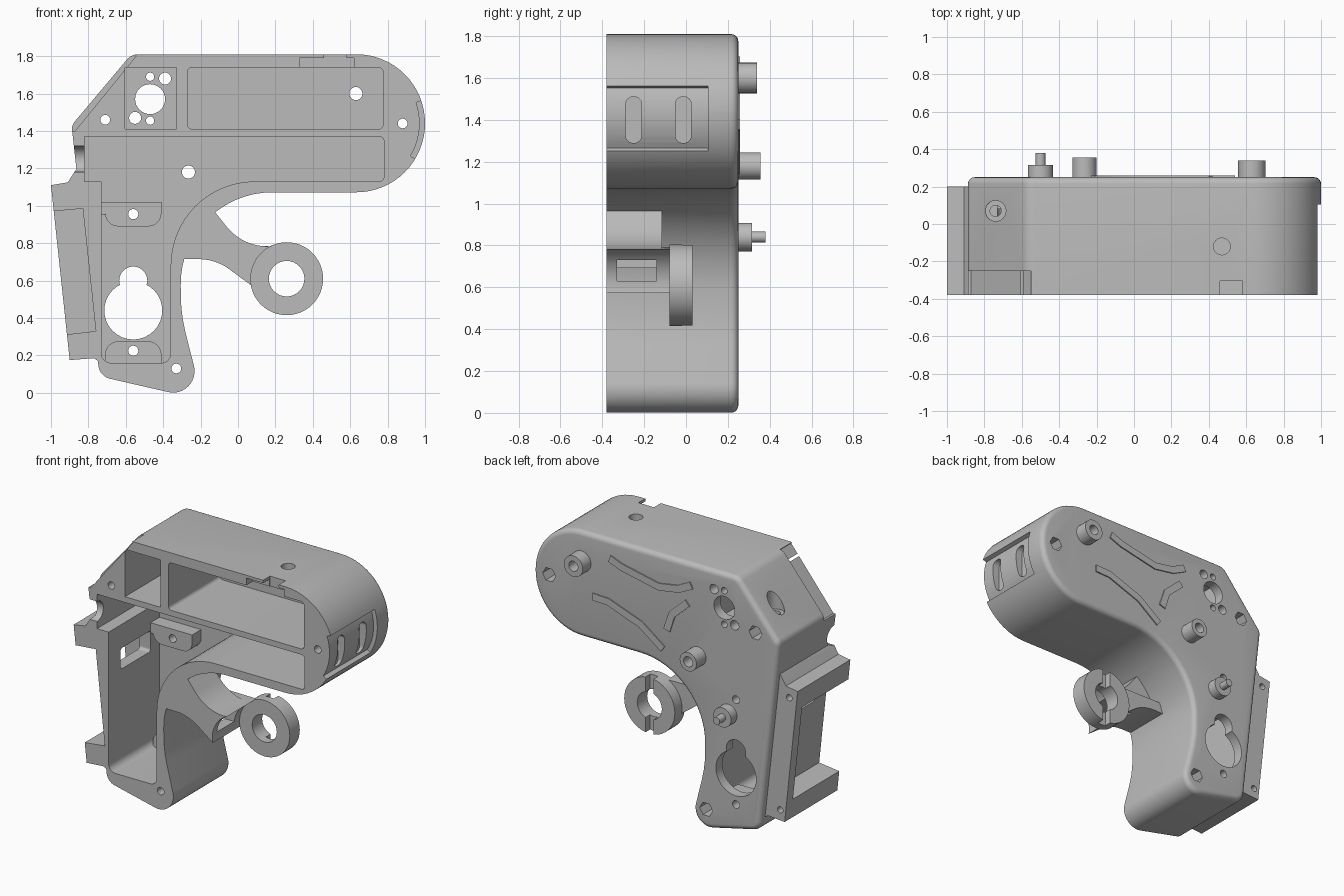
import bpy, bmesh, math
from mathutils import Vector

cube = bpy.data.objects.get("Cube")
if cube:
    bpy.data.objects.remove(cube)

grey = bpy.data.materials.new("plain grey")
grey.use_nodes = True
grey.diffuse_color = (0.5, 0.5, 0.5, 1)
grey.node_tree.nodes["Principled BSDF"].inputs["Base Color"].default_value = (0.5, 0.5, 0.5, 1)

FRONT, FLOOR, BACK = -0.38, 0.18, 0.25


def rounded(corners):
    """Outline from (u, v, radius) corners, each one filleted."""
    out = []
    n = len(corners)
    for i, (u, v, r) in enumerate(corners):
        p = Vector((u, v))
        if r == 0:
            out.append(p)
            continue
        d1 = (Vector(corners[i - 1][:2]) - p).normalized()
        d2 = (Vector(corners[(i + 1) % n][:2]) - p).normalized()
        half = d1.angle(d2) / 2
        centre = p + (d1 + d2).normalized() * (r / math.sin(half))
        a = p + d1 * (r / math.tan(half)) - centre
        sweep = a.angle_signed(p + d2 * (r / math.tan(half)) - centre)
        steps = max(3, round(abs(sweep) / 0.1))
        start = math.atan2(a.y, a.x)
        for k in range(steps + 1):
            t = start - sweep * k / steps
            out.append(centre + Vector((math.cos(t), math.sin(t))) * r)
    return out


def box(u0, u1, v0, v1, r=0):
    return rounded([(u0, v0, r), (u1, v0, r), (u1, v1, r), (u0, v1, r)])


def circle(u, v, r, n=32):
    return [(u + r * math.cos(math.tau * k / n), v + r * math.sin(math.tau * k / n)) for k in range(n)]


def prism(name, pts, a, b, axis="Y", bevel=0):
    """Extrude an outline from a to b; bevel rounds the edge at b."""
    place = {"X": lambda u, v, t: (t, u, v), "Y": lambda u, v, t: (u, t, v),
             "Z": lambda u, v, t: (u, v, t)}[axis]
    bm = bmesh.new()
    ends = [[bm.verts.new(place(u, v, t)) for u, v in pts] for t in (a, b)]
    bm.faces.new(ends[0])
    cap = bm.faces.new(ends[1])
    n = len(pts)
    for i in range(n):
        j = (i + 1) % n
        bm.faces.new((ends[0][i], ends[0][j], ends[1][j], ends[1][i]))
    bmesh.ops.recalc_face_normals(bm, faces=bm.faces[:])
    if bevel:
        bmesh.ops.bevel(bm, geom=list(cap.edges), offset=bevel, segments=5, profile=0.5,
                        affect="EDGES", clamp_overlap=False)
    mesh = bpy.data.meshes.new(name)
    bm.to_mesh(mesh)
    bm.free()
    mesh.materials.append(grey)
    obj = bpy.data.objects.new(name, mesh)
    bpy.context.collection.objects.link(obj)
    return obj


def combine(target, tool, operation):
    tool.hide_render = True
    mod = target.modifiers.new("combine", "BOOLEAN")
    mod.operation, mod.solver, mod.object = operation, "EXACT", tool
    bpy.context.view_layer.objects.active = target
    bpy.ops.object.modifier_apply(modifier=mod.name)
    bpy.data.objects.remove(tool)


def add(target, *args, **kw):
    combine(target, prism("joined_part", *args, **kw), "UNION")


def cut(target, *args, **kw):
    combine(target, prism("cutter", *args, **kw), "DIFFERENCE")


# Main shell with rounded back edge
housing = prism("housing", rounded([
    (-0.89, 1.43, 0.06), (-0.57, 1.81, 0.08), (1.0, 1.81, 0.368), (1.0, 1.072, 0.368),
    (-0.31, 1.072, 0.49), (-0.305, 0.42, 0.8), (-0.19, -0.038, 0.115), (-0.74, 0.088, 0.08)]),
    FRONT, BACK, bevel=0.035)

# Rear rail with a recess that leaves a thin back plate
add(housing, [(-1, 1.11), (-0.91, 1.125), (-0.875, 1.18), (-0.86, 1.2), (-0.8, 1.2),
              (-0.72, 0.15), (-0.77, 0.185), (-0.9, 0.175)], FRONT, 0.2)
cut(housing, [(-1.1, 0.96), (-0.83, 0.985), (-0.76, 0.33), (-1.1, 0.29)], -0.5, 0.13)

# Arm and ring in front of the grip
add(housing, rounded([(-0.15, 1.0, 0), (0.03, 0.775, 0.28), (0.2, 0.785, 0), (0.2, 0.62, 0),
                      (0.09, 0.56, 0), (-0.12, 0.715, 0.28), (-0.33, 0.715, 0), (-0.33, 1.0, 0)]),
    FRONT, -0.115)
add(housing, rounded([(-0.33, 0.79, 0), (0.2, 0.783, 0), (0.2, 0.62, 0), (0.09, 0.56, 0),
                      (-0.12, 0.715, 0.28), (-0.33, 0.715, 0)]), -0.13, -0.05)
cut(housing, circle(0.26, 0.61, 0.192, 48), -0.5, -0.08)
add(housing, circle(0.26, 0.61, 0.195, 48), -0.08, 0.03)
cut(housing, circle(0.26, 0.61, 0.095), -0.5, 0.1)
cut(housing, box(0.23, 0.29, 0.3, 0.9), -0.02, 0.1)
cut(housing, box(-0.33, -0.14, 0.63, 0.73), -0.1, 0.3, axis="X")

# Three open compartments
cut(housing, box(-0.27, 0.775, 1.41, 1.74, 0.025), -0.5, FLOOR)
cut(housing, box(-0.605, -0.33, 1.41, 1.74), -0.5, FLOOR)
cut(housing, rounded([
    (-0.82, 1.37, 0), (0.78, 1.37, 0.025), (0.78, 1.13, 0.025), (-0.36, 1.13, 0.45),
    (-0.36, 0.16, 0.05), (-0.73, 0.16, 0.05), (-0.73, 1.13, 0), (-0.82, 1.13, 0)]), -0.5, FLOOR)

# Screw bosses inside the grip
add(housing, rounded([(-0.74, 1.02, 0), (-0.41, 1.02, 0), (-0.41, 0.89, 0.07), (-0.71, 0.89, 0.07),
                      (-0.71, 0.95, 0), (-0.74, 0.95, 0)]), 0.08, 0.2)
add(housing, rounded([(-0.71, 0.14, 0), (-0.41, 0.14, 0), (-0.41, 0.275, 0.07), (-0.71, 0.275, 0.07)]), 0.08, 0.2)

# Round holes through the back wall
for x, z, r in [(-0.47, 1.57, 0.08), (-0.39, 1.68, 0.032), (-0.55, 1.47, 0.032),
                (-0.47, 1.69, 0.022), (-0.47, 1.455, 0.022), (-0.56, 0.44, 0.155),
                (-0.56, 0.6, 0.075), (-0.56, 0.955, 0.027), (-0.56, 0.225, 0.027)]:
    cut(housing, circle(x, z, r), 0, 0.4)

# Corner screw holes with hexagonal nut pockets
for x, z in [(0.88, 1.44), (-0.71, 1.46), (-0.33, 0.13)]:
    cut(housing, circle(x, z, 0.026, 20), -0.5, 0.4)
    cut(housing, circle(x, z, 0.05, 6), 0.15, 0.4)
for x, z in [(-0.935, 1.05), (-0.865, 0.25)]:
    cut(housing, circle(x, z, 0.022, 20), 0.1, 0.4)

# Recessed grip panel with two slots on the rounded end
arc = [math.radians(-31 + 5 * k) for k in range(11)]
panel = [(0.631 + r * math.cos(t), 1.441 + r * math.sin(t))
         for r, ts in ((0.34, arc), (0.5, arc[::-1])) for t in ts]
cut(housing, panel, -0.5, 0.105)
for y in (-0.25, -0.013):
    cut(housing, box(y - 0.038, y + 0.038, 1.29, 1.51, 0.035), 0.92, 1.1, axis="X")

# Top pocket, slot and holes
cut(housing, box(0.33, 0.62, 1.7, 1.79), -0.5, -0.31)
cut(housing, box(0.46, 0.58, 1.7, 1.9), -0.5, -0.305)
cut(housing, circle(0.47, -0.12, 0.045), 1.7, 1.9, axis="Z")
cut(housing, circle(-0.74, 0.07, 0.055), 1.54, 1.9, axis="Z")
cut(housing, circle(-0.74, 0.07, 0.03), 1.3, 1.9, axis="Z")

# Step along the sloped edge, cable notch and window in the rear wall
cut(housing, [(-0.871, 1.40), (-0.545, 1.80), (-0.6, 1.9), (-1.0, 1.5), (-1.0, 1.40)], -0.5, -0.25)
cut(housing, circle(FRONT, 1.25, 0.07), -1.1, -0.8, axis="X")
cut(housing, box(-0.25, 0.08, 0.82, 0.965, 0.02), -0.9, -0.7, axis="X")

# Hollow pegs on the back
parts = [housing]
for name, x, z, r, end in [("upper_peg", 0.63, 1.6, 0.073, 0.34), ("lower_peg", -0.265, 1.18, 0.065, 0.355)]:
    cut(housing, circle(x, z, 0.035), 0, 0.5)
    peg = prism(name, circle(x, z, r), 0.2, end)
    cut(peg, circle(x, z, 0.035), 0, 0.5)
    parts.append(peg)
post = prism("stepped_post", circle(-0.5, 0.84, 0.068), 0.2, 0.315)
add(post, circle(-0.5, 0.84, 0.026), 0.25, 0.38)
parts.append(post)


# Thin bent trim strips on the back
def strip(name, path, width):
    pts = [Vector(p) for p in path]
    left, right = [], []
    for i, p in enumerate(pts):
        d = (pts[min(i + 1, len(pts) - 1)] - pts[max(i - 1, 0)]).normalized()
        side = Vector((-d.y, d.x)) * width / 2
        left.append(p + side)
        right.append(p - side)
    parts.append(prism(name, left + right[::-1], BACK - 0.001, BACK + 0.008))


strip("upper_trim", [(0.41, 1.68), (0.32, 1.645), (0.03, 1.585), (-0.12, 1.61), (-0.22, 1.66)], 0.05)
strip("lower_trim", [(0.54, 1.38), (0.42, 1.375), (0.17, 1.285), (0, 1.16)], 0.05)
strip("rear_trim", [(-0.03, 1.3), (-0.07, 1.42), (-0.19, 1.53)], 0.05)

# Smooth curved walls, keep edges crisp
bpy.ops.object.select_all(action="DESELECT")
for obj in parts:
    obj.select_set(True)
bpy.context.view_layer.objects.active = housing
bpy.ops.object.shade_smooth_by_angle(angle=math.radians(30))
